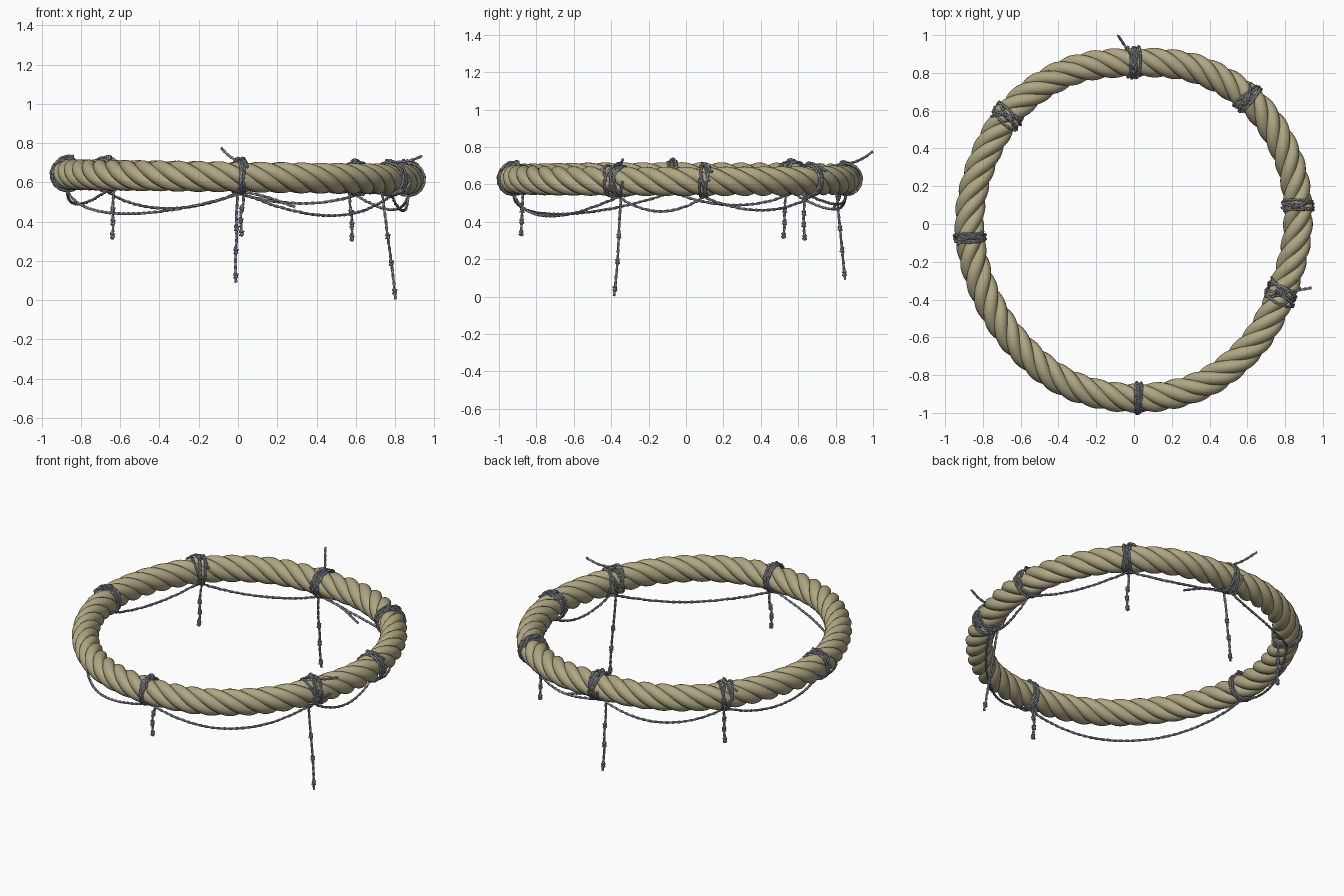
import bpy, math, random
from mathutils import Vector, Quaternion

if "Cube" in bpy.data.objects:
    bpy.data.objects.remove(bpy.data.objects["Cube"])

random.seed(4)
UP = Vector((0, 0, 1))
TAU = 2 * math.pi


def material(name, col):
    m = bpy.data.materials.new(name)
    m.diffuse_color = (*col, 1)
    m.use_nodes = True
    m.node_tree.nodes["Principled BSDF"].inputs["Base Color"].default_value = m.diffuse_color
    return m


ROPE = material("khaki rope", (0.43, 0.385, 0.225))
CORD = material("grey cord", (0.31, 0.32, 0.36))


def smooth_path(pts, closed=False, n=16):
    """Catmull-Rom through control points"""
    pts = [Vector(p) for p in pts]
    k, out = len(pts), []
    get = (lambda i: pts[i % k]) if closed else (lambda i: pts[max(0, min(k - 1, i))])
    for i in range(k if closed else k - 1):
        a, b, c, d = get(i - 1), get(i), get(i + 1), get(i + 2)
        for s in range(n):
            t = s / n
            out.append(0.5 * (2 * b + (c - a) * t + (2 * a - 5 * b + 4 * c - d) * t * t
                              + (3 * b - a - 3 * c + d) * t ** 3))
    if not closed:
        out.append(pts[-1].copy())
    return out


def resample(pts, count, closed=False):
    """Evenly spaced points along a polyline"""
    if closed:
        pts = pts + [pts[0]]
    acc = [0.0]
    for a, b in zip(pts, pts[1:]):
        acc.append(acc[-1] + (b - a).length)
    out, j = [], 0
    for i in range(count):
        d = acc[-1] * i / (count if closed else count - 1)
        while j < len(pts) - 2 and acc[j + 1] < d:
            j += 1
        out.append(pts[j].lerp(pts[j + 1], (d - acc[j]) / max(acc[j + 1] - acc[j], 1e-9)))
    return out


def tubes(name, paths, radius, mat, closed=False, res=1):
    """Round tubes along paths, turned into one mesh"""
    cu = bpy.data.curves.new(name, 'CURVE')
    cu.dimensions = '3D'
    cu.bevel_depth, cu.bevel_resolution, cu.use_fill_caps = radius, res, True
    for p in paths:
        sp = cu.splines.new('POLY')
        sp.points.add(len(p) - 1)
        for q, v in zip(sp.points, p):
            q.co = (*v, 1)
        sp.use_cyclic_u = closed
    cu.materials.append(mat)
    ob = bpy.data.objects.new(name, cu)
    bpy.context.collection.objects.link(ob)
    bpy.ops.object.select_all(action='DESELECT')
    ob.select_set(True)
    bpy.context.view_layer.objects.active = ob
    bpy.ops.object.convert(target='MESH')
    bpy.ops.object.shade_smooth()


def plies(path, off=0.003, pitch=0.07):
    """Two strands twisted round a path"""
    length = sum((b - a).length for a, b in zip(path, path[1:]))
    p = resample(path, max(6, int(length / 0.0065)))
    step = length / (len(p) - 1)
    t0 = (p[1] - p[0]).normalized()
    n = t0.orthogonal().normalized()
    res = ([], [])
    for i, v in enumerate(p):
        t = (p[min(i + 1, len(p) - 1)] - p[max(i - 1, 0)]).normalized()
        n = t0.rotation_difference(t) @ n
        t0 = t
        o = Quaternion(t, TAU * i * step / pitch) @ n * off
        res[0].append(v + o)
        res[1].append(v - o)
    return list(res)


def cords(name, paths):
    tubes(name, [s for p in paths for s in plies(p)], 0.005, CORD)


# Ring centreline: radius at even angles, clockwise from the back
radii = [.855, .885, .90, .887, .868, .86, .895, .925, .922, .915, .885, .87, .872, .868, .882, .876]
ctrl = []
for k, r in enumerate(radii):
    a = TAU * (1 / 4 - k / len(radii))
    ctrl.append((r * math.cos(a), r * math.sin(a), .628 - .014 * r * math.cos(a)))
N = 448
ring = resample(smooth_path(ctrl, True), N, True)


def frame(i):
    t = (ring[(i + 1) % N] - ring[(i - 1) % N]).normalized()
    n = UP.cross(t).normalized()
    if n.dot(ring[i % N]) < 0:
        n = -n
    return ring[i % N], t, n, t.cross(n)


# Thick four-strand rope
strands = []
for k in range(4):
    path = []
    for i in range(N):
        c, t, n, b = frame(i)
        a = TAU * (13 * i / N + k / 4)
        path.append(c + (n * math.cos(a) + b * math.sin(a)) * 0.043)
    strands.append(path)
tubes("thick_rope_ring", strands, 0.036, ROPE, True, 6)


def coil(p, axis, r=0.007, h=0.028):
    """Small knot wound round a cord"""
    n = axis.orthogonal().normalized()
    m = axis.cross(n)
    return [p + axis * h * (s / 30 - .5) + (n * math.cos(s * TAU / 12) + m * math.sin(s * TAU / 12)) * r
            for s in range(31)]


# Lashings: angle, half width, turns, end of hanging tail, end of loose upper cord
lash = [
    ("back", 90, .028, 5, (-.01, .85, .09), (-.085, .998, .775)),
    ("back_right", 47.8, .028, 4, (.58, .635, .30), None),
    ("right", 6.3, .026, 4, None, None),
    ("front_right", -24.9, .05, 5, (.803, -.385, .004), (.938, -.338, .735)),
    ("front", -88.1, .016, 4, (.02, -.882, .325), None),
    ("left", 184.8, .022, 4, None, None),
    ("back_left", 139.6, .035, 4, (-.64, .52, .31), None),
]
index = []
for name, deg, w, turns, tail, loose in lash:
    d = Vector((math.cos(math.radians(deg)), math.sin(math.radians(deg)), 0))
    i0 = max(range(N), key=lambda i: ring[i].xy.normalized().dot(d.xy))
    index.append(i0)
    c, t, n, b = frame(i0)
    ph = random.uniform(0, 6)
    wrap = []
    for s in range(turns * 28 + 1):
        a = s * TAU / 28
        rad = .081 + .003 * math.sin(a * .37 + ph)
        skew = w * (.75 * math.sin(a * .31 + ph) + .5 * math.sin(a * 1.13))
        wrap.append(c + (n * math.cos(a) + b * math.sin(a)) * rad + t * skew)
    # wrap, knot on top of the rope and loose end
    end = Vector(loose) if loose else c + n * .07 - t * w * 1.5 + UP * .05
    over = c + UP * .087
    stub = [c - n * .075 + t * w + UP * .04, over + n * -.02 + t * w * .5, over + n * .03 - t * w * .3]
    if loose:
        stub.append(stub[-1].lerp(end, .5) - UP * .008)
    cords(name + "_lashing", [wrap, smooth_path(stub + [end]), coil(over - n * .015, n, .01)])
    # hanging tail with knots
    if tail:
        end = Vector(tail)
        start = c - n * .05 - UP * .07
        pts = [start]
        for f in (.25, .5, .75):
            pts.append(start.lerp(end, f) + t * random.uniform(-.008, .008))
        p = smooth_path(pts + [end])
        cords(name + "_hanging_tail", [p] + [coil(p[int(len(p) * f)], UP) for f in (.4, .66, .9)])

# Sagging cords under the ring between neighbouring lashings: lowest height
sags = [.50, .475, .47, .44, .435, .48, .465]
for k, low in enumerate(sags):
    i, span = index[k], (index[(k + 1) % 7] - index[k]) % N
    shift = .05 if lash[k][0] == "front_right" else .01
    path = []
    for s in range(25):
        c, t, n, b = frame(i + round(span * s / 24))
        u = 4 * s / 24 * (1 - s / 24)
        path.append(c - n * shift * u - UP * (.082 + (.548 - low) * u))
    cords(lash[k][0] + "_sagging_cord", [smooth_path(path, n=4)])

# Loose end drifting from the back lashing
cords("back_loose_end", [smooth_path([(.02, .82, .555), (.15, .82, .525), (.29, .79, .475)])])
